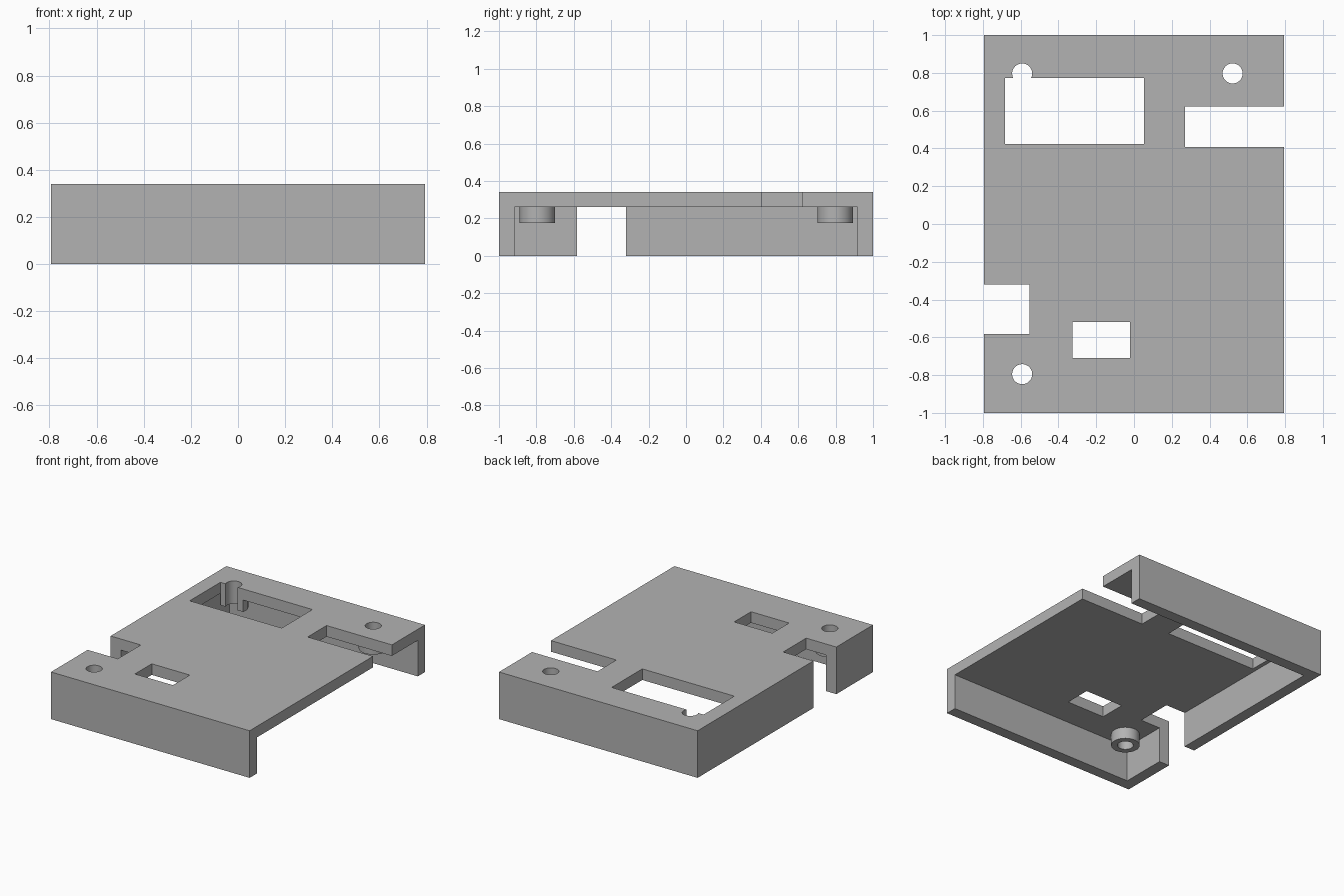
import bpy

default = bpy.data.objects.get("Cube")
if default:
    bpy.data.objects.remove(default, do_unlink=True)

HALF_X, HALF_Y, HEIGHT = 0.793, 1.0, 0.34
WALL, ROOF = 0.082, 0.26
HOLES = [(-0.592, 0.797), (0.522, 0.797), (-0.592, -0.795)]

grey = bpy.data.materials.new("plain_grey")
grey.use_nodes = True
colour = (0.45, 0.45, 0.45, 1)
grey.diffuse_color = colour
grey.node_tree.nodes["Principled BSDF"].inputs["Base Color"].default_value = colour


def box(name, x0, x1, y0, y1, z0, z1):
    bpy.ops.mesh.primitive_cube_add(
        size=1, location=((x0 + x1) / 2, (y0 + y1) / 2, (z0 + z1) / 2))
    ob = bpy.context.object
    ob.name = name
    ob.scale = (x1 - x0, y1 - y0, z1 - z0)
    bpy.ops.object.transform_apply(location=True, rotation=False, scale=True)
    ob.data.materials.append(grey)
    return ob


def cylinder(name, x, y, radius, z0, z1):
    bpy.ops.mesh.primitive_cylinder_add(
        vertices=64, radius=radius, depth=z1 - z0, location=(x, y, (z0 + z1) / 2))
    ob = bpy.context.object
    ob.name = name
    ob.data.materials.append(grey)
    return ob


def combine(target, tool, operation):
    mod = target.modifiers.new(operation.lower(), 'BOOLEAN')
    mod.operation, mod.solver, mod.object = operation, 'EXACT', tool
    bpy.ops.object.select_all(action='DESELECT')
    bpy.context.view_layer.objects.active = target
    target.select_set(True)
    bpy.ops.object.modifier_apply(modifier=mod.name)
    bpy.data.objects.remove(tool, do_unlink=True)


# Cover shell: roof with front, back and one side wall, open below and at +x
cover = box("cover", -HALF_X, HALF_X, -HALF_Y, HALF_Y, 0, HEIGHT)
combine(cover, box("cavity", -HALF_X + WALL, 1, -HALF_Y + WALL, HALF_Y - WALL, -0.1, ROOF),
        'DIFFERENCE')

# Screw standoffs under the roof
for x, y in HOLES:
    combine(cover, cylinder("standoff", x, y, 0.095, 0.175, 0.3), 'UNION')
for x, y in HOLES:
    combine(cover, cylinder("screw_hole", x, y, 0.053, 0.1, 0.5), 'DIFFERENCE')

# Windows and edge notches
openings = {
    "large_window": (-0.682, 0.053, 0.423, 0.773),
    "small_window": (-0.326, -0.022, -0.71, -0.518),
    "side_slot": (0.271, 1, 0.407, 0.623),
    "side_wall_notch": (-1, -0.552, -0.582, -0.32),
}
for name, rect in openings.items():
    combine(cover, box(name, *rect, -0.1, 0.5), 'DIFFERENCE')

bpy.ops.object.shade_smooth_by_angle()
